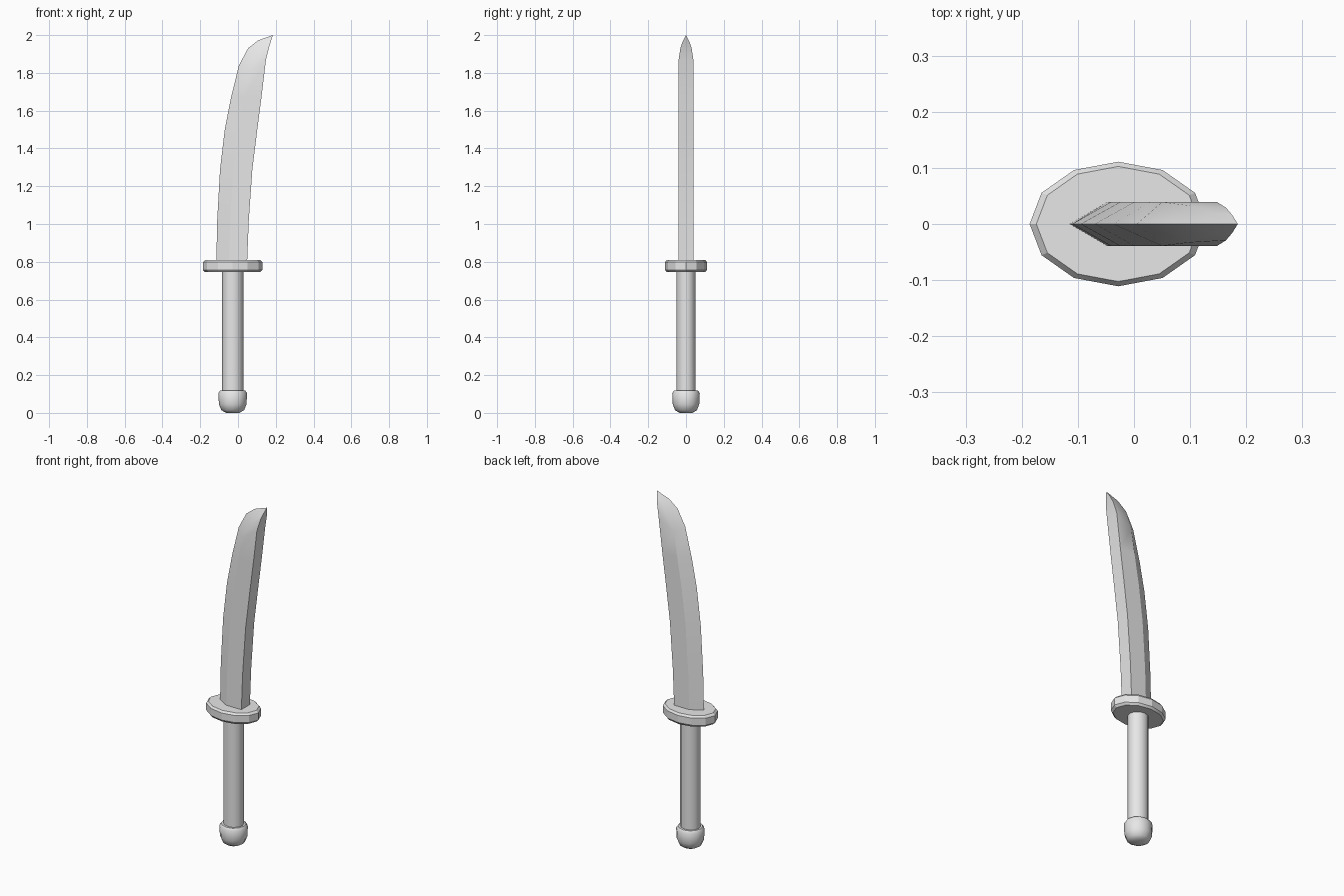
import bpy, bmesh, math

default = bpy.data.objects.get("Cube")
if default:
    bpy.data.objects.remove(default, do_unlink=True)

# One plain grey for the whole model
grey = bpy.data.materials.new("plain grey")
grey.use_nodes = True
colour = (0.8, 0.8, 0.8, 1)
grey.diffuse_color = colour
grey.node_tree.nodes["Principled BSDF"].inputs["Base Color"].default_value = colour

AXIS_X = -0.028  # centre line of the hilt


def loft(name, rings, tip=None, smooth_angle=30):
    """Skin equal-length rings of points, close the start, close the end flat or at a tip."""
    bm = bmesh.new()
    loops = [[bm.verts.new(p) for p in ring] for ring in rings]
    n = len(loops[0])
    for low, high in zip(loops, loops[1:]):
        for i in range(n):
            j = (i + 1) % n
            bm.faces.new((low[i], low[j], high[j], high[i]))
    bm.faces.new(loops[0][::-1])
    if tip:
        apex = bm.verts.new(tip)
        for i in range(n):
            bm.faces.new((loops[-1][i], loops[-1][(i + 1) % n], apex))
    else:
        bm.faces.new(loops[-1])
    bmesh.ops.recalc_face_normals(bm, faces=bm.faces)
    mesh = bpy.data.meshes.new(name)
    bm.to_mesh(mesh)
    bm.free()
    mesh.materials.append(grey)
    obj = bpy.data.objects.new(name, mesh)
    bpy.context.collection.objects.link(obj)
    bpy.ops.object.select_all(action="DESELECT")
    obj.select_set(True)
    bpy.context.view_layer.objects.active = obj
    bpy.ops.object.shade_smooth_by_angle(angle=math.radians(smooth_angle))
    return obj


def oval(rx, ry, z, sides=12):
    angles = [2 * math.pi * i / sides for i in range(sides)]
    return [(AXIS_X + rx * math.cos(a), ry * math.sin(a), z) for a in angles]


# Hilt: rounded pommel, grip and bevelled oval guard
loft("pommel", [oval(r, r * 0.96, z) for r, z in (
    (0.035, 0), (0.06, 0.014), (0.073, 0.045), (0.076, 0.105), (0.066, 0.118))], smooth_angle=40)
loft("grip", [oval(0.056, 0.051, z) for z in (0.1, 0.76)], smooth_angle=40)
loft("guard", [oval(0.158 - d, 0.111 - d * 0.7, z) for d, z in (
    (0.012, 0.745), (0, 0.757), (0, 0.798), (0.012, 0.81))], smooth_angle=20)


def section(edge, ridge, spine, ridge_y, spine_y):
    """Five-sided blade section: sharp edge, two ridges and a flat spine."""
    (ex, ez), (rx, rz), (sx, sz) = edge, ridge, spine
    return [(ex, 0, ez), (rx, -ridge_y, rz), (sx, -spine_y, sz),
            (sx, spine_y, sz), (rx, ridge_y, rz)]


# Curved blade body: height, edge x, spine x
HALF = 0.039
rings = []
for z, ex, sx in ((0.79, -0.115, 0.048), (1.02, -0.11, 0.057), (1.29, -0.095, 0.076),
                  (1.5, -0.07, 0.102), (1.67, -0.037, 0.124)):
    ridge = (ex + 0.41 * (sx - ex), z)
    rings.append(section((ex, z), ridge, (sx, z), HALF, HALF))

# Point: the edge sweeps over to meet the spine
rings += [
    section((0.005, 1.84), (0.05, 1.81), (0.148, 1.87), HALF, HALF),
    section((0.053, 1.93), (0.098, 1.89), (0.164, 1.935), 0.033, 0.029),
    section((0.106, 1.972), (0.14, 1.95), (0.175, 1.97), 0.02, 0.016),
]
loft("blade", rings, tip=(0.185, 0, 2.0), smooth_angle=28)
